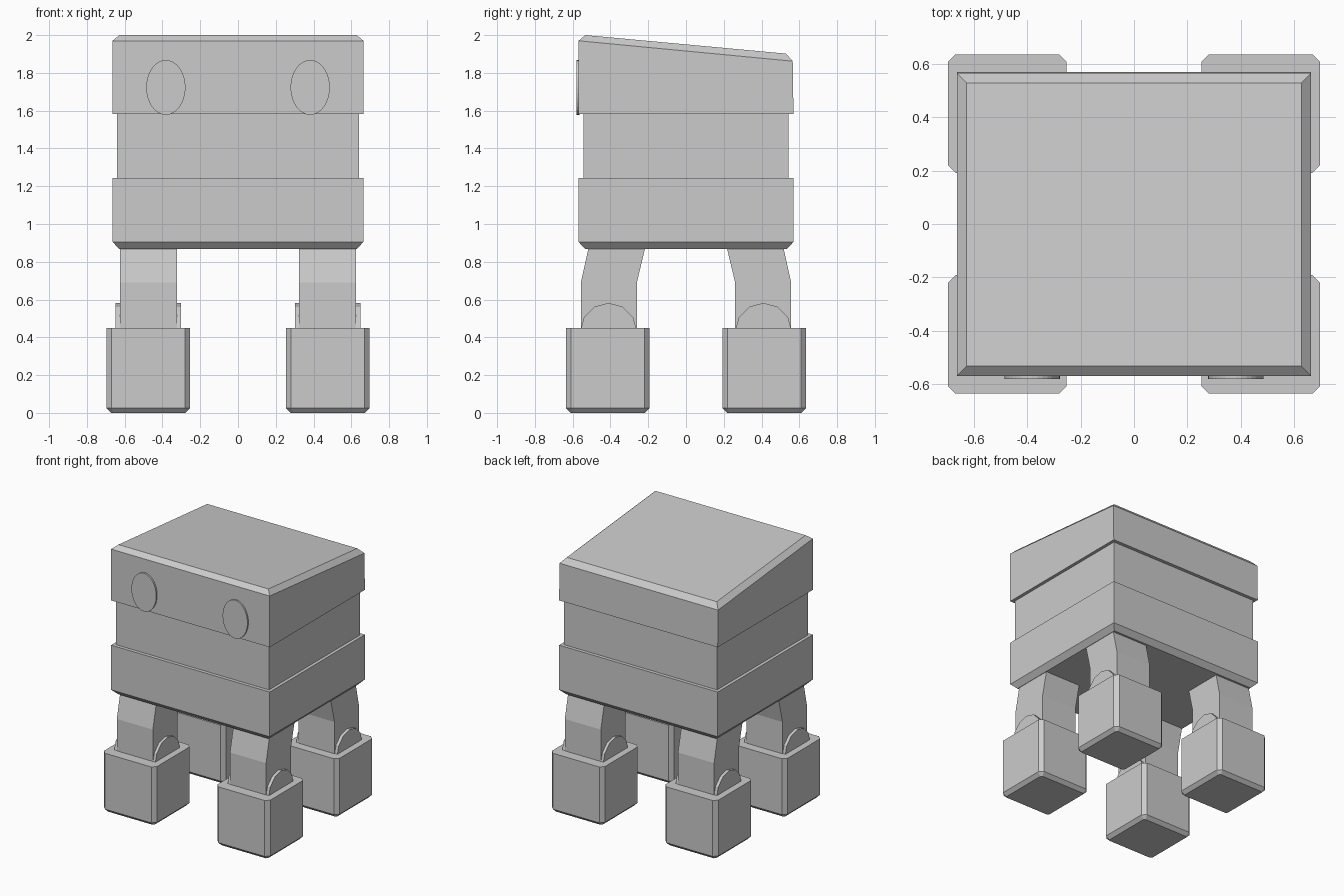
import bpy, bmesh, math
from mathutils import Matrix

if "Cube" in bpy.data.objects:
    bpy.data.objects.remove(bpy.data.objects["Cube"])

grey = bpy.data.materials.new("plain_grey")
grey.diffuse_color = (0.6, 0.6, 0.6, 1)
grey.use_nodes = True
grey.node_tree.nodes["Principled BSDF"].inputs["Base Color"].default_value = grey.diffuse_color


def finish(name, bm):
    bmesh.ops.recalc_face_normals(bm, faces=bm.faces)
    mesh = bpy.data.meshes.new(name)
    bm.to_mesh(mesh)
    bm.free()
    mesh.materials.append(grey)
    ob = bpy.data.objects.new(name, mesh)
    bpy.context.collection.objects.link(ob)
    return ob


def loft(name, rings):
    """Skin a stack of equal-length point loops and cap both ends."""
    bm = bmesh.new()
    loops = [[bm.verts.new(p) for p in ring] for ring in rings]
    n = len(loops[0])
    for a, b in zip(loops, loops[1:]):
        for i in range(n):
            j = (i + 1) % n
            bm.faces.new((a[i], a[j], b[j], b[i]))
    bm.faces.new(loops[0])
    bm.faces.new(loops[-1])
    return finish(name, bm)


def rect(x0, x1, y0, y1, zf, zb=None):
    """Rectangle with separate heights for its y0 and y1 edges."""
    zb = zf if zb is None else zb
    return [(x0, y0, zf), (x1, y0, zf), (x1, y1, zb), (x0, y1, zb)]


def octagon(cx, cy, hx, hy, c, z):
    """Rectangle with corners cut by c."""
    return [(cx + x, cy + y, z) for x, y in (
        (-hx + c, -hy), (hx - c, -hy), (hx, -hy + c), (hx, hy - c),
        (hx - c, hy), (-hx + c, hy), (-hx, hy - c), (-hx, -hy + c))]


def disc(name, sides, matrix):
    bm = bmesh.new()
    bmesh.ops.create_cone(bm, cap_ends=True, segments=sides, radius1=1,
                          radius2=1, depth=1, matrix=matrix)
    return finish(name, bm)


# Body: chamfered lower band, recessed middle, sloping head
X, Y = 0.664, 0.569
loft("lower_band", [rect(-X + .036, X - .036, -Y + .036, Y - .036, 0.867),
                    rect(-X, X, -Y, Y, 0.905),
                    rect(-X, X, -Y, Y, 1.243)])
loft("middle_body", [rect(-.64, .64, -.543, .543, 1.2),
                     rect(-.64, .64, -.543, .543, 1.62)])
loft("head", [rect(-X, X, -Y, Y, 1.582),
              rect(-X, X, -Y, Y - .004, 1.97, 1.862),
              rect(-X + .036, X - .036, -Y + .036, Y - .04, 2.0, 1.902)])

# Oval eyes on the front of the head
for side in (-1, 1):
    m = (Matrix.Translation((side * .382, -.572, 1.723))
         @ Matrix.Diagonal((.104, .018, .145, 1))
         @ Matrix.Rotation(math.pi / 2, 4, 'X'))
    disc("eye", 32, m)

# Four legs, each with an ankle disc and a block foot
for sx in (-1, 1):
    for sy in (-1, 1):
        x0, x1 = sorted((sx * .323, sx * .625))
        profile = ((.26, .557, .40), (.26, .557, .69), (.21, .51, .90))
        loft("leg", [rect(x0, x1, sy * a, sy * b, z) for a, b, z in profile])

        m = (Matrix.Translation((sx * .475, sy * .41, .432))
             @ Matrix.Diagonal((.345, .15, .15, 1))
             @ Matrix.Rotation(math.pi / 2, 4, 'Y'))
        disc("ankle", 12, m)

        cx, cy = sx * .475, sy * .414
        loft("foot", [octagon(cx, cy, .197, .197, .012, 0),
                      octagon(cx, cy, .222, .222, .028, .026),
                      octagon(cx, cy, .222, .222, .028, .449)])
